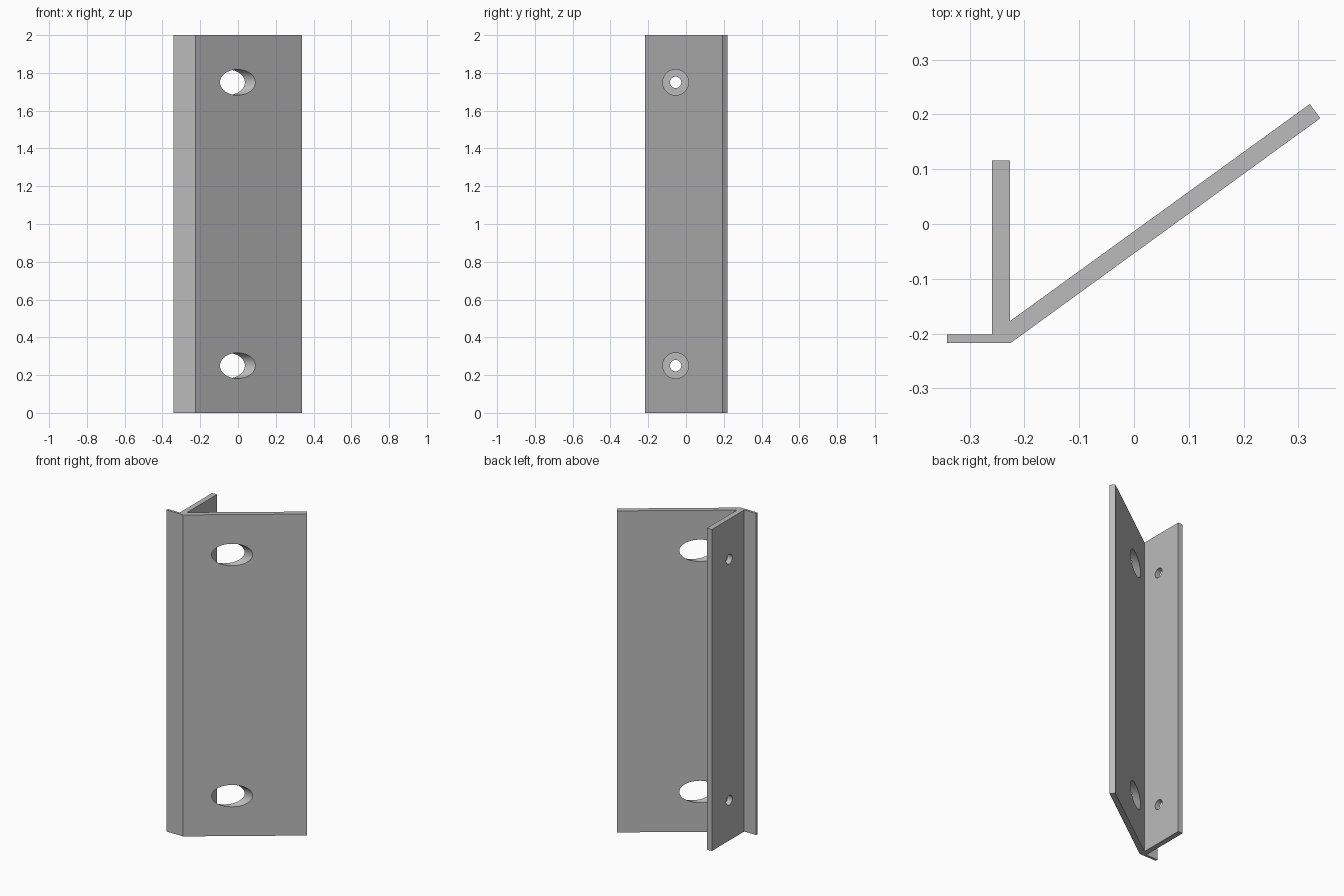
import bpy, bmesh, math

cube = bpy.data.objects.get("Cube")
if cube:
    bpy.data.objects.remove(cube, do_unlink=True)

HEIGHT = 2.0
HOLE_Y = -0.055
HOLE_HEIGHTS = (0.25, 1.75)

steel = bpy.data.materials.new("grey_steel")
steel.use_nodes = True
steel.diffuse_color = (0.5, 0.5, 0.5, 1)
steel.node_tree.nodes["Principled BSDF"].inputs["Base Color"].default_value = steel.diffuse_color


def extrude_profile(name, points):
    """Closed outline in plan, raised to the full height."""
    bm = bmesh.new()
    face = bm.faces.new([bm.verts.new((x, y, 0)) for x, y in points])
    raised = bmesh.ops.extrude_face_region(bm, geom=[face])["geom"]
    verts = [v for v in raised if isinstance(v, bmesh.types.BMVert)]
    bmesh.ops.translate(bm, verts=verts, vec=(0, 0, HEIGHT))
    bmesh.ops.recalc_face_normals(bm, faces=bm.faces)
    mesh = bpy.data.meshes.new(name)
    bm.to_mesh(mesh)
    bm.free()
    obj = bpy.data.objects.new(name, mesh)
    bpy.context.collection.objects.link(obj)
    mesh.materials.append(steel)
    return obj


def drill(target, radius, x_start, x_end, z):
    """Round hole along x."""
    bpy.ops.mesh.primitive_cylinder_add(
        vertices=64, radius=radius, depth=x_end - x_start,
        location=((x_start + x_end) / 2, HOLE_Y, z), rotation=(0, math.pi / 2, 0))
    cutter = bpy.context.object
    cutter.name = "hole_cutter"
    cutter.hide_render = True
    cutter.data.materials.append(steel)
    cut = target.modifiers.new("hole", 'BOOLEAN')
    cut.operation = 'DIFFERENCE'
    cut.solver = 'EXACT'
    cut.object = cutter
    bpy.context.view_layer.objects.active = target
    bpy.ops.object.modifier_apply(modifier=cut.name)
    bpy.data.objects.remove(cutter, do_unlink=True)


# Bracket section: thin lip, slanted plate and upright flange
bracket = extrude_profile("angled_bracket", [
    (-0.341, -0.217), (-0.225, -0.217),    # lip front
    (0.340, 0.193), (0.321, 0.219),        # slanted plate
    (-0.226, -0.177),                      # inner corner
    (-0.226, 0.116), (-0.259, 0.116),      # flange end
    (-0.259, -0.202), (-0.341, -0.202),    # lip back
])

# Screw holes in the flange, wider access holes in the slanted plate
for z in HOLE_HEIGHTS:
    drill(bracket, 0.03, -0.35, -0.2, z)
    drill(bracket, 0.068, -0.2, 0.4, z)

# Smooth hole walls, crisp plate edges
bpy.ops.object.select_all(action='DESELECT')
bracket.select_set(True)
bpy.context.view_layer.objects.active = bracket
bpy.ops.object.shade_smooth_by_angle(angle=math.radians(30))
